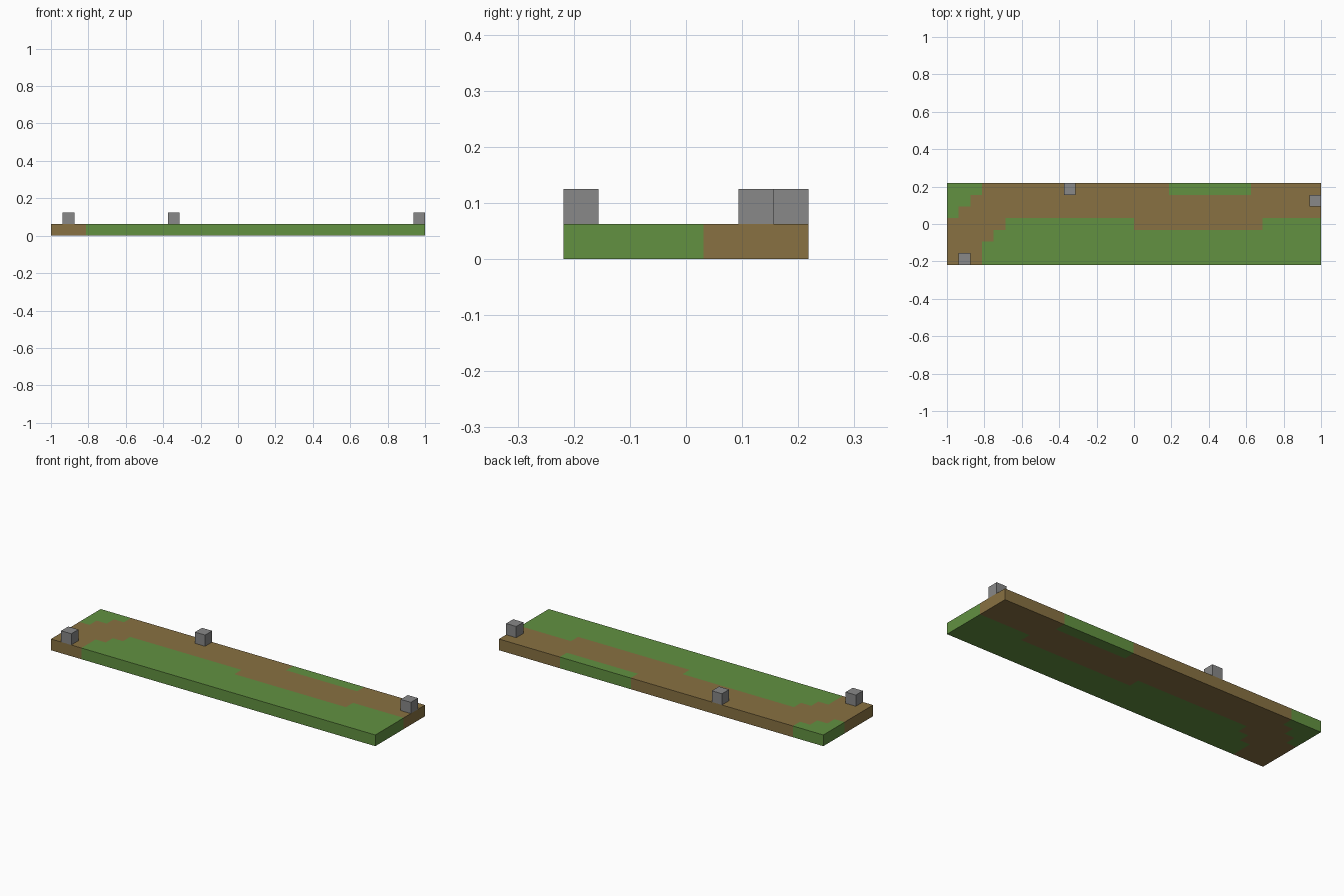
import bpy, bmesh
from math import floor
from mathutils import Matrix, Vector

if "Cube" in bpy.data.objects:
    bpy.data.objects.remove(bpy.data.objects["Cube"])

UNIT = 0.0625
COLS, ROWS = 32, 7
FRONT = -ROWS * UNIT / 2


def material(name, rgb):
    mat = bpy.data.materials.new(name)
    mat.use_nodes = True
    mat.diffuse_color = (*rgb, 1)
    mat.node_tree.nodes["Principled BSDF"].inputs["Base Color"].default_value = (*rgb, 1)
    return mat


grass = material("grass_green", (0.122, 0.283, 0.053))
dirt = material("dirt_brown", (0.246, 0.165, 0.054))
stone = material("stone_grey", (0.246, 0.246, 0.246))


def make_object(name, bm, mats):
    mesh = bpy.data.meshes.new(name)
    bm.to_mesh(mesh)
    bm.free()
    for mat in mats:
        mesh.materials.append(mat)
    obj = bpy.data.objects.new(name, mesh)
    bpy.context.collection.objects.link(obj)
    return obj


# Grass spans per row, front to back: (first column, end column)
GRASS_SPANS = [
    [(3, COLS)],
    [(3, COLS)],
    [(4, COLS)],
    [(5, 16), (27, COLS)],
    [(0, 1)],
    [(0, 2)],
    [(0, 3), (19, 26)],
]


def is_grass(point):
    col = floor((point.x + 1) / UNIT)
    row = floor((point.y - FRONT) / UNIT)
    return any(a <= col < b for a, b in GRASS_SPANS[row])


# Ground slab: a grid of square tiles extruded to one tile thick
bm = bmesh.new()
bmesh.ops.create_grid(bm, x_segments=COLS, y_segments=ROWS, size=1,
                      matrix=Matrix.Diagonal((1, -FRONT, 1, 1)))
result = bmesh.ops.extrude_face_region(bm, geom=bm.faces[:], use_keep_orig=True)
top_verts = [g for g in result["geom"] if isinstance(g, bmesh.types.BMVert)]
bmesh.ops.translate(bm, verts=top_verts, vec=(0, 0, UNIT))
bmesh.ops.recalc_face_normals(bm, faces=bm.faces[:])
bm.normal_update()

# Each face takes the colour of the tile just inside it
for face in bm.faces:
    inside = face.calc_center_median() - face.normal * UNIT / 2
    face.material_index = 0 if is_grass(inside) else 1
make_object("ground_slab", bm, [grass, dirt])

# Stone blocks standing on the path, by column and row
BLOCKS = {"front_stone": (1, 0), "back_stone": (10, 6), "side_stone": (31, 5)}
for name, (col, row) in BLOCKS.items():
    bm = bmesh.new()
    bmesh.ops.create_cube(bm, size=UNIT)
    block = make_object(name, bm, [stone])
    block.location = Vector((-1 + (col + 0.5) * UNIT,
                             FRONT + (row + 0.5) * UNIT, 1.5 * UNIT))
